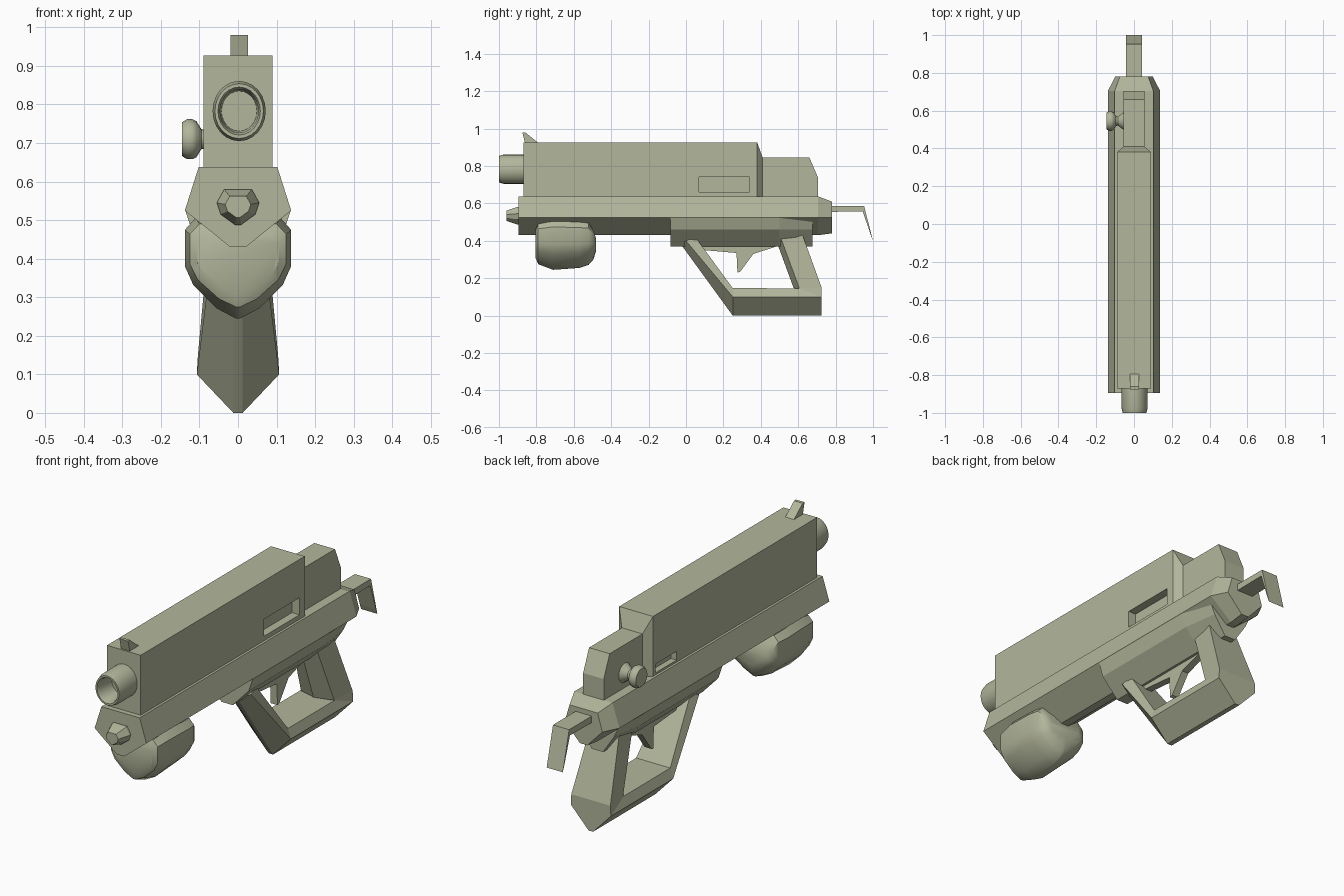
import bpy, bmesh, math
from mathutils import Matrix

cube = bpy.data.objects.get("Cube")
if cube:
    bpy.data.objects.remove(cube, do_unlink=True)

olive = bpy.data.materials.new("pale olive")
olive.use_nodes = True
COLOUR = (0.45, 0.47, 0.33, 1)
olive.diffuse_color = COLOUR
olive.node_tree.nodes["Principled BSDF"].inputs["Base Color"].default_value = COLOUR


def finish(name, bm, smooth=None):
    bmesh.ops.recalc_face_normals(bm, faces=bm.faces)
    mesh = bpy.data.meshes.new(name)
    bm.to_mesh(mesh)
    bm.free()
    mesh.materials.append(olive)
    obj = bpy.data.objects.new(name, mesh)
    bpy.context.collection.objects.link(obj)
    if smooth:
        bpy.ops.object.select_all(action='DESELECT')
        obj.select_set(True)
        bpy.context.view_layer.objects.active = obj
        bpy.ops.object.shade_smooth_by_angle(angle=math.radians(smooth))
    return obj


def loft(name, rings, caps=True, smooth=None):
    """Skin a row of closed rings that have equal point counts."""
    bm = bmesh.new()
    rows = [[bm.verts.new(p) for p in ring] for ring in rings]
    n = len(rows[0])
    for a, b in zip(rows, rows[1:]):
        for i in range(n):
            j = (i + 1) % n
            bm.faces.new((a[i], a[j], b[j], b[i]))
    if caps:
        bm.faces.new(rows[0])
        bm.faces.new(rows[-1])
    return finish(name, bm, smooth)


def plate(name, profile, half, x=0):
    """Extrude a side profile of (y, z) points across x."""
    return loft(name, [[(x + s, y, z) for y, z in profile] for s in (-half, half)])


def section(y, half):
    """Mirror (x, z) points, listed top to bottom, into a ring at y."""
    return [(x, y, z) for x, z in half] + [(-x, y, z) for x, z in reversed(half)]


def box(name, x, y, z):
    bm = bmesh.new()
    bmesh.ops.create_cube(bm, size=1)
    for v in bm.verts:
        v.co = [r[0] if c < 0 else r[1] for c, r in zip(v.co, (x, y, z))]
    return finish(name, bm)


def lathe(name, profile, place, steps=24, smooth=40):
    """Turn (radius, height) points around z, then place the result."""
    turn = [2 * math.pi * i / steps for i in range(steps)]
    return loft(name, [[place @ Matrix.Translation((r * math.cos(a), r * math.sin(a), h)).translation
                        for a in turn] for r, h in profile], smooth=smooth)


# Upper housing with a tapered rear and shallow side slots
def housing_ring(y, w, top):
    return section(y, [(w, top), (w, 0.63)])


upper = loft("upper_housing", [housing_ring(-0.87, 0.09, 0.927),
                               housing_ring(0.38, 0.09, 0.927),
                               housing_ring(0.41, 0.055, 0.845)])
for x, y, z in (((0.05, 0.12), (0.07, 0.34), (0.66, 0.742)),
                ((-0.12, -0.06), (0.2, 0.36), (0.648, 0.69))):
    cutter = box("slot_cutter", x, y, z)
    cutter.hide_render = True
    mod = upper.modifiers.new("slot", 'BOOLEAN')
    mod.operation, mod.solver, mod.object = 'DIFFERENCE', 'EXACT', cutter
    bpy.context.view_layer.objects.active = upper
    bpy.ops.object.modifier_apply(modifier=mod.name)
    bpy.data.objects.remove(cutter, do_unlink=True)

plate("rear_block", [(0.4, 0.63), (0.4, 0.845), (0.66, 0.845), (0.705, 0.74), (0.705, 0.63)], 0.055)

# Faceted lower body
body = [(0.102, 0.638), (0.138, 0.525), (0.02, 0.43)]
loft("lower_body", [section(-0.895, body), section(0.705, body),
                    section(0.78, [(0.075, 0.61), (0.1, 0.525), (0.02, 0.44)])])

# Frame above the grip
frame = [(0.137, 0.526), (0.115, 0.46), (0.03, 0.37)]
loft("grip_frame", [section(-0.083, frame), section(0.5, frame),
                    section(0.675, [(0.12, 0.526), (0.09, 0.46), (0.03, 0.37)])])


# Looped grip: each station has keel, shoulder, inner rim and inner ridge
def grip_ring(w, keel_w, keel, shoulder, rim, ridge):
    half = [(keel_w, *keel), (w, *shoulder), (w * 0.85, *rim)]
    return half + [(0, *ridge)] + [(-x, y, z) for x, y, z in reversed(half)]


loft("grip_loop", [
    grip_ring(0.07, 0.012, (-0.03, 0.385), (0.0, 0.4), (0.05, 0.42), (0.05, 0.42)),
    grip_ring(0.107, 0.012, (0.25, 0), (0.25, 0.1), (0.25, 0.147), (0.25, 0.147)),
    grip_ring(0.107, 0.012, (0.725, 0), (0.725, 0.1), (0.605, 0.146), (0.58, 0.146)),
    grip_ring(0.104, 0.03, (0.725, 0.15), (0.725, 0.15), (0.605, 0.149), (0.575, 0.149)),
    grip_ring(0.075, 0.025, (0.612, 0.462), (0.612, 0.462), (0.49, 0.462), (0.46, 0.462)),
])

plate("trigger", [(0.06, 0.38), (0.1, 0.35), (0.27, 0.335), (0.275, 0.23), (0.29, 0.235),
                  (0.36, 0.33), (0.5, 0.375)], 0.018)


# Rounded foregrip hugging the underside
def fore_ring(y, w, top, low):
    h = top - low
    return section(y, [(w * 0.8, top), (w, top - 0.12 * h), (w, low + 0.52 * h),
                       (w * 0.84, low + 0.33 * h), (w * 0.4, low + 0.1 * h), (0.006, low)])


loft("foregrip", [fore_ring(*s) for s in (
    (-0.805, 0.105, 0.46, 0.31), (-0.79, 0.125, 0.49, 0.275), (-0.71, 0.138, 0.506, 0.245),
    (-0.57, 0.138, 0.5, 0.255), (-0.52, 0.13, 0.495, 0.272), (-0.495, 0.115, 0.455, 0.3),
    (-0.48, 0.09, 0.41, 0.35))], smooth=35)

# Hollow oval barrel
lathe("barrel", [(0.069, 0.86), (0.069, 0.975), (0.063, 1.0), (0.055, 1.0), (0.05, 0.985), (0.046, 0.9)],
      Matrix.Translation((0.003, 0, 0.783)) @ Matrix.Diagonal((1, 1, 1.13, 1))
      @ Matrix.Rotation(math.pi / 2, 4, 'X'))

# Small lower muzzle, tapering forward
nose = [(0.036, 0.045), (0.055, 0.01), (0.045, -0.02), (0.008, -0.047)]
loft("lower_muzzle", [section(y, [(x * k, 0.535 + z * k) for x, z in nose])
                      for y, k in ((-0.88, 1), (-0.905, 1), (-0.96, 0.6))])

plate("front_sight", [(-0.86, 0.92), (-0.875, 0.98), (-0.86, 0.98), (-0.785, 0.92)], 0.023, 0.003)

plate("rear_hook", [(0.77, 0.555), (0.77, 0.587), (0.952, 0.587), (1.0, 0.4), (0.99, 0.425),
                    (0.945, 0.557)], 0.043)

# Side knob on a flared stalk
lathe("side_knob", [(0.05, 0.05), (0.024, 0.085), (0.026, 0.095), (0.047, 0.108), (0.052, 0.118),
                    (0.052, 0.132), (0.044, 0.145)],
      Matrix.Translation((0, 0.545, 0.71)) @ Matrix.Rotation(-math.pi / 2, 4, 'Y'), steps=16)
